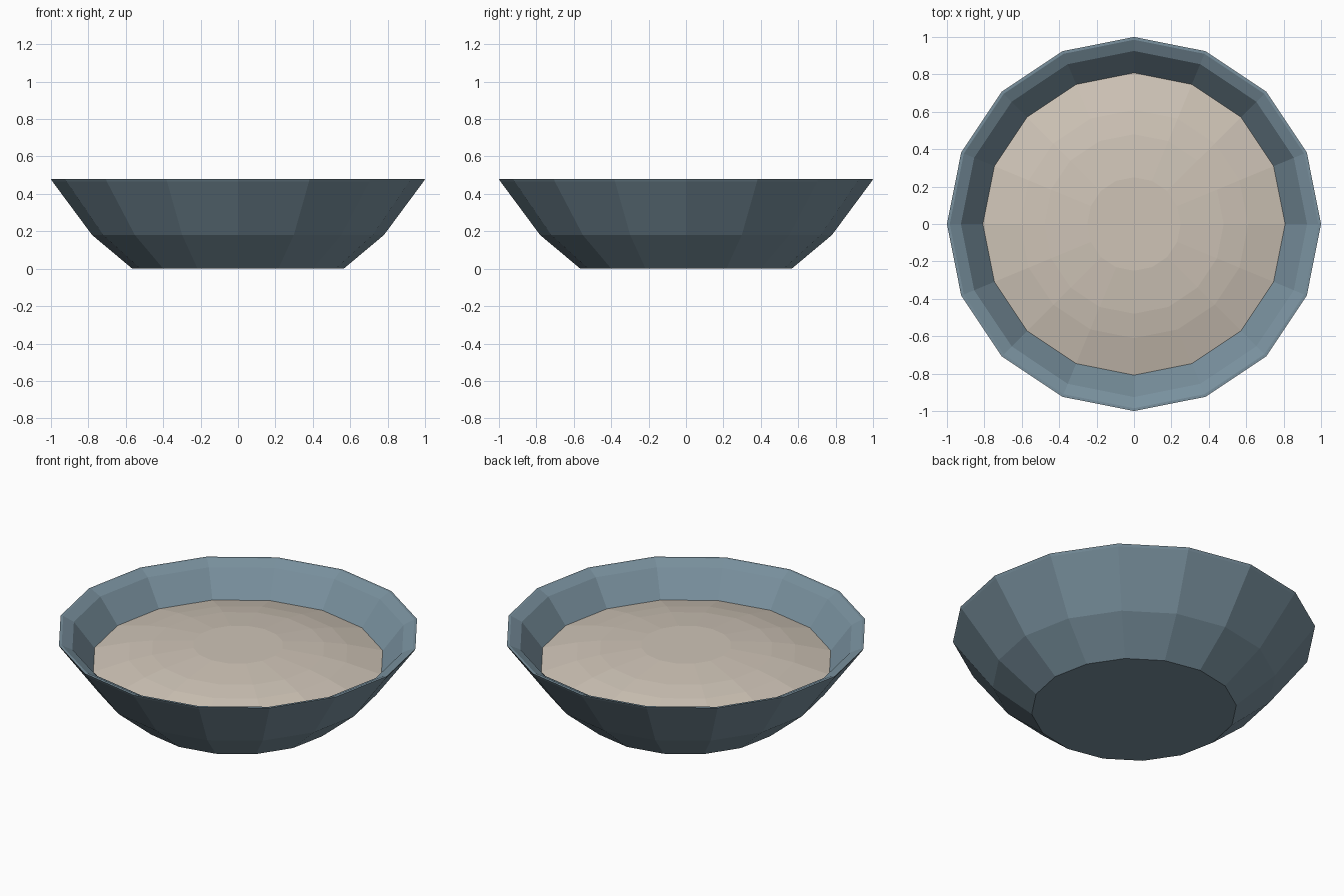
import bpy, bmesh
from math import cos, sin, tau

if "Cube" in bpy.data.objects:
    bpy.data.objects.remove(bpy.data.objects["Cube"])

SIDES = 16


def material(name, colour):
    m = bpy.data.materials.new(name)
    m.diffuse_color = (*colour, 1)
    m.use_nodes = True
    m.node_tree.nodes["Principled BSDF"].inputs["Base Color"].default_value = m.diffuse_color
    return m


def lathe(name, profile, mat):
    """Spin (radius, height) points round z; first and last rings are capped."""
    bm = bmesh.new()
    rings = [[bm.verts.new((r * cos(tau * i / SIDES), r * sin(tau * i / SIDES), z))
              for i in range(SIDES)] for r, z in profile]
    for a, b in zip(rings, rings[1:]):
        for i in range(SIDES):
            j = (i + 1) % SIDES
            bm.faces.new((a[i], a[j], b[j], b[i]))
    bm.faces.new(rings[0][::-1])
    bm.faces.new(rings[-1])
    bmesh.ops.recalc_face_normals(bm, faces=bm.faces)
    mesh = bpy.data.meshes.new(name)
    bm.to_mesh(mesh)
    bm.free()
    mesh.materials.append(mat)
    obj = bpy.data.objects.new(name, mesh)
    bpy.context.collection.objects.link(obj)
    return obj


# Bowl: outer wall, rim, inner wall and inner floor
lathe("bowl", [(0.565, 0), (0.78, 0.18), (0.992, 0.466), (1.0, 0.48),
               (0.985, 0.48), (0.925, 0.45), (0.81, 0.305),
               (0.72, 0.2), (0.54, 0.05)],
      material("blue_grey_glaze", (0.19, 0.28, 0.34)))

# Food: shallow dome filling the bowl
lathe("food_filling", [(0.53, 0.055), (0.71, 0.2), (0.808, 0.305), (0.61, 0.358),
                       (0.48, 0.382), (0.25, 0.405)],
      material("cream_food", (0.62, 0.55, 0.47)))
